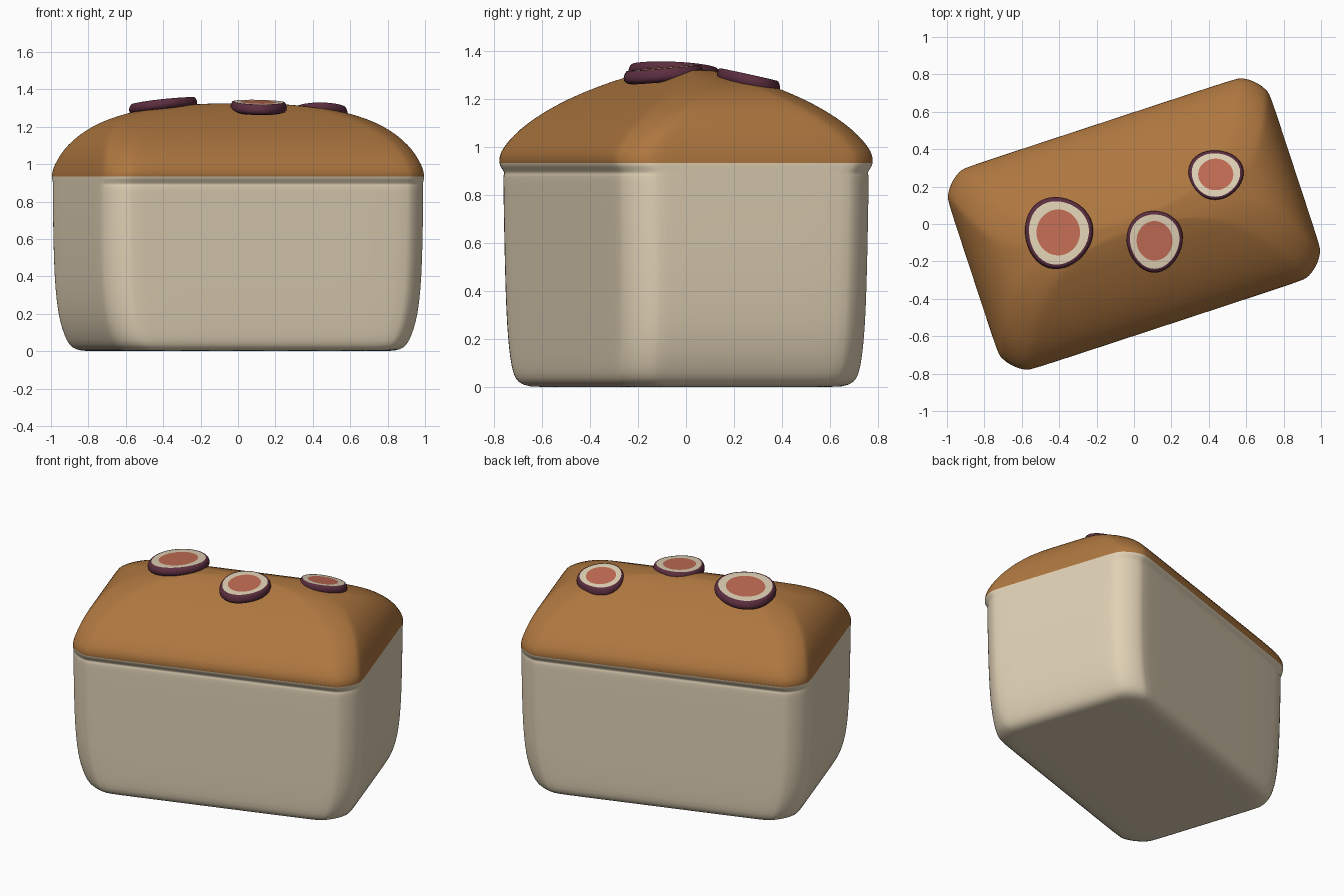
import bpy, bmesh, math
from mathutils import Vector

cube = bpy.data.objects.get("Cube")
if cube:
    bpy.data.objects.remove(cube, do_unlink=True)


def material(name, rgb):
    m = bpy.data.materials.new(name)
    m.use_nodes = True
    m.diffuse_color = (*rgb, 1)
    bsdf = next(n for n in m.node_tree.nodes if n.type == "BSDF_PRINCIPLED")
    bsdf.inputs["Base Color"].default_value = (*rgb, 1)
    bsdf.inputs["Roughness"].default_value = 0.8
    return m


cream = material("cream", (0.75, 0.64, 0.465))
crust = material("brown crust", (0.42, 0.182, 0.05))
purple = material("purple skin", (0.107, 0.027, 0.05))
red = material("red flesh", (0.54, 0.15, 0.09))


def soft_rect(a, b, radius, arc=6, side=4, power=1.3):
    """Outline of a rectangle with blunt corners and extra points on the straight sides."""
    r = min(radius, 0.7 * b)
    corners = []
    for q, (sx, sy) in enumerate([(1, 1), (-1, 1), (-1, -1), (1, -1)]):
        corner = []
        for i in range(arc + 1):
            t = math.pi / 2 * (i if q % 2 == 0 else arc - i) / arc
            dx, dy = abs(math.cos(t)) ** power, abs(math.sin(t)) ** power
            corner.append(Vector((sx * (a - r + r * dx), sy * (b - r + r * dy))))
        corners.append(corner)
    points = []
    for q, corner in enumerate(corners):
        points += corner
        after = corners[(q + 1) % 4][0]
        points += [corner[-1].lerp(after, i / side) for i in range(1, side)]
    return points


def loft(name, rings, bands, materials):
    """Skin a stack of rings; bands gives the material index of each step."""
    bm = bmesh.new()
    loops = [[bm.verts.new(p) for p in ring] for ring in rings]
    n = len(loops[0])
    for low, high, mat in zip(loops, loops[1:], bands):
        for i in range(n):
            j = (i + 1) % n
            bm.faces.new((low[i], low[j], high[j], high[i])).material_index = mat
    bm.faces.new(loops[0][::-1]).material_index = bands[0]
    bm.faces.new(loops[-1]).material_index = bands[-1]
    mesh = bpy.data.meshes.new(name)
    bm.to_mesh(mesh)
    bm.free()
    for m in materials:
        mesh.materials.append(m)
    ob = bpy.data.objects.new(name, mesh)
    bpy.context.collection.objects.link(ob)
    for p in mesh.polygons:
        p.use_smooth = True
    return ob


# Loaf: height, half length, half width; overhanging lip on the long sides
SEAM = 0.93
profile = [
    (0, 0.70, 0.42), (0, 0.77, 0.485), (0.018, 0.81, 0.518), (0.055, 0.835, 0.531),
    (0.12, 0.86, 0.535), (0.2, 0.88, 0.538), (0.32, 0.895, 0.541), (0.5, 0.904, 0.544),
    (0.75, 0.907, 0.548), (0.87, 0.907, 0.55), (0.885, 0.907, 0.549),
    (0.892, 0.907, 0.544), (0.905, 0.907, 0.552), (0.918, 0.907, 0.561),
    (SEAM, 0.907, 0.568), (0.965, 0.903, 0.569), (1.0, 0.893, 0.554),
    (1.05, 0.877, 0.515), (1.1, 0.853, 0.462), (1.15, 0.818, 0.395),
    (1.2, 0.765, 0.315), (1.24, 0.7, 0.238), (1.275, 0.6, 0.165),
    (1.3, 0.47, 0.105), (1.315, 0.33, 0.06), (1.325, 0.18, 0.03),
]
rings = [[(p.x, p.y, z) for p in soft_rect(a, b, 0.14)] for z, a, b in profile]
bands = [int(z >= SEAM) for z, a, b in profile[:-1]]
loaf = loft("bread_loaf", rings, bands, [cream, crust])
loaf.rotation_euler.z = math.radians(18.2)
loaf.modifiers.new("smooth", "SUBSURF").levels = 1
loaf.modifiers["smooth"].render_levels = 1


# Fruit slices: rounded skin, pale rim and round red centre, tilted to lie on the crust
def fruit_slice(name, centre, rx, ry, slope, lean):
    steps = [(0.8, -0.058), (0.93, -0.052), (0.99, -0.04), (1, -0.026), (0.97, -0.01),
             (0.93, -0.001), (0.88, 0), (0.64, 0), (0.3, 0)]
    rings = []
    for s, z in steps:
        lobe = 0.03 if s > 0.7 else 0
        ring = []
        for i in range(48):
            t = math.tau * i / 48
            wobble = s * (1 + lobe * math.cos(3 * (t - lean)))
            x, y = rx * wobble * math.cos(t), ry * wobble * math.sin(t)
            ring.append((x, y, z + slope[0] * x + slope[1] * y))
        rings.append(ring)
    ob = loft(name, rings, [0] * 6 + [1, 2], [purple, cream, red])
    ob.location = centre


fruit_slice("large_fruit_slice", (-0.405, -0.045, 1.339), 0.182, 0.192, (0.11, -0.05), 2.3)
fruit_slice("middle_fruit_slice", (0.11, -0.09, 1.332), 0.15, 0.165, (-0.02, 0.085), -1.6)
fruit_slice("small_fruit_slice", (0.437, 0.265, 1.303), 0.147, 0.132, (0.01, -0.22), 0.4)
